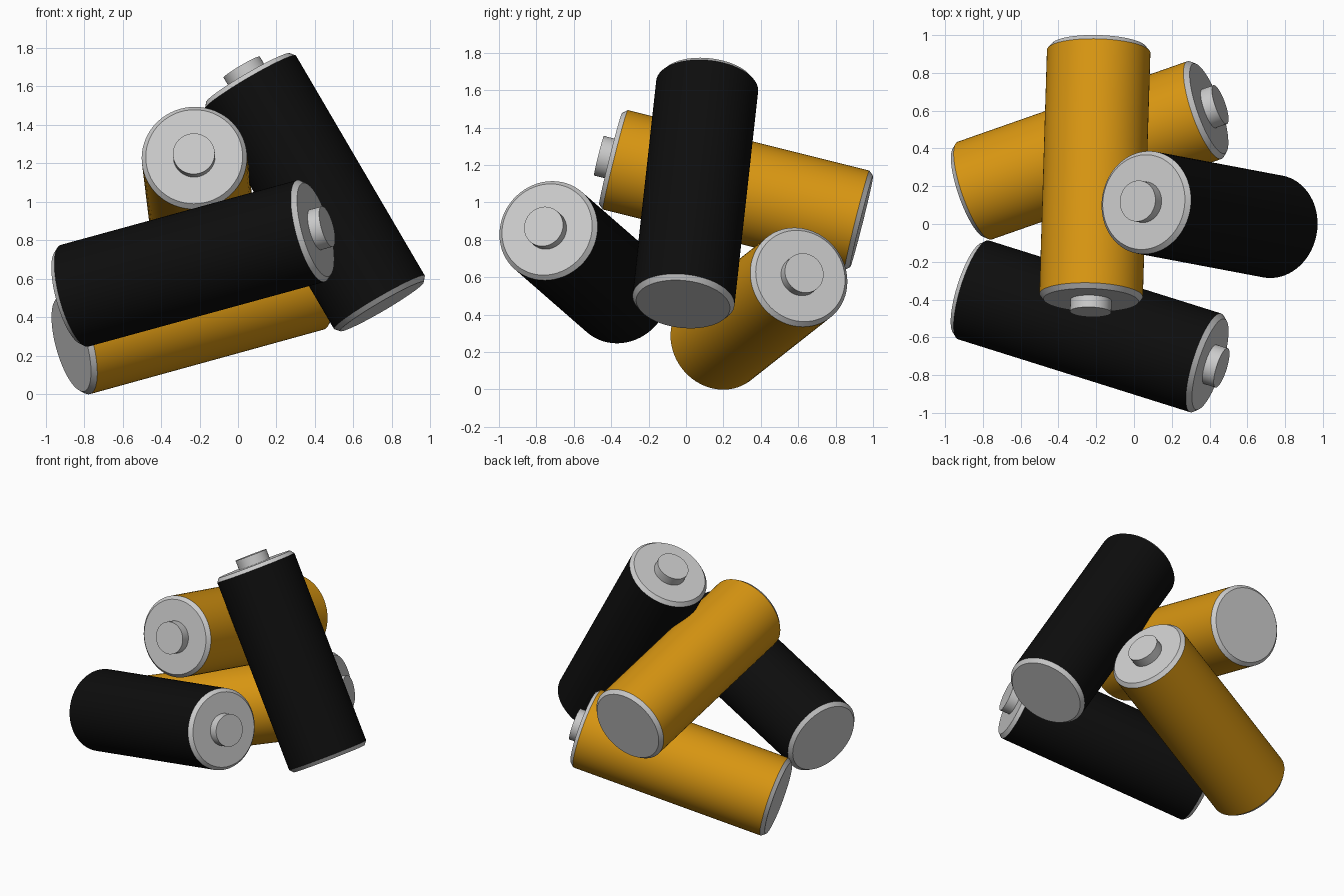
import bpy, bmesh, math
from mathutils import Vector, Matrix

if "Cube" in bpy.data.objects:
    bpy.data.objects.remove(bpy.data.objects["Cube"])

HALF, R, RIM, CH = 0.692, 0.274, 0.252, 0.026   # half length, radius, end radius, chamfer
SEG = 64


def material(name, color):
    mat = bpy.data.materials.new(name)
    mat.diffuse_color = color
    mat.use_nodes = True
    mat.node_tree.nodes["Principled BSDF"].inputs["Base Color"].default_value = mat.diffuse_color
    return mat


def lathe(name, profile, place, mat=None):
    """Revolve (radius, height) points about the axis and place the result."""
    bm = bmesh.new()
    verts = [bm.verts.new((r, 0, h)) for r, h in profile]
    edges = [bm.edges.new(p) for p in zip(verts, verts[1:])]
    bmesh.ops.spin(bm, geom=verts + edges, cent=(0, 0, 0), axis=(0, 0, 1),
                   angle=math.tau, steps=SEG)
    bmesh.ops.remove_doubles(bm, verts=bm.verts, dist=1e-5)
    bmesh.ops.recalc_face_normals(bm, faces=bm.faces)
    mesh = bpy.data.meshes.new(name)
    bm.to_mesh(mesh)
    bm.free()
    obj = bpy.data.objects.new(name, mesh)
    bpy.context.collection.objects.link(obj)
    obj.matrix_world = place
    if mat:
        mesh.materials.append(mat)
    bpy.ops.object.select_all(action='DESELECT')
    obj.select_set(True)
    bpy.context.view_layer.objects.active = obj
    bpy.ops.object.shade_smooth_by_angle(angle=math.radians(30))


def battery(name, center, direction, mat):
    turn = Vector(direction).to_track_quat('Z', 'Y').to_matrix().to_4x4()
    place = Matrix.Translation(center) @ turn
    side = HALF - CH
    # coloured sleeve, closed inside the caps
    lathe(name + "_sleeve", [(0, -side), (R, -side), (R, side), (0, side)], place, mat)
    # chamfered metal caps at both ends
    for end, s in (("top", 1), ("bottom", -1)):
        lathe(f"{name}_{end}_cap",
              [(0, s * side), (R, s * side), (RIM, s * HALF), (0, s * HALF)], place)
    # raised contact
    lathe(name + "_terminal", [(0, HALF), (0.109, HALF), (0.109, HALF + 0.065),
                               (0, HALF + 0.065)], place)


black = material("black", (0.004, 0.004, 0.004, 1))
orange = material("orange", (0.70, 0.31, 0.006, 1))

# the heap: centre and direction towards the terminal
battery("lower_black_battery", (-0.235, -0.542, 0.68), (0.923, -0.29, 0.253), black)
battery("lower_orange_battery", (-0.235, 0.39, 0.432), (0.913, 0.32, 0.252), orange)
battery("upper_orange_battery", (-0.207, 0.268, 1.066), (-0.03, -0.97, 0.243), orange)
battery("upright_black_battery", (0.40, 0.05, 1.05), (-0.503, 0.095, 0.859), black)
